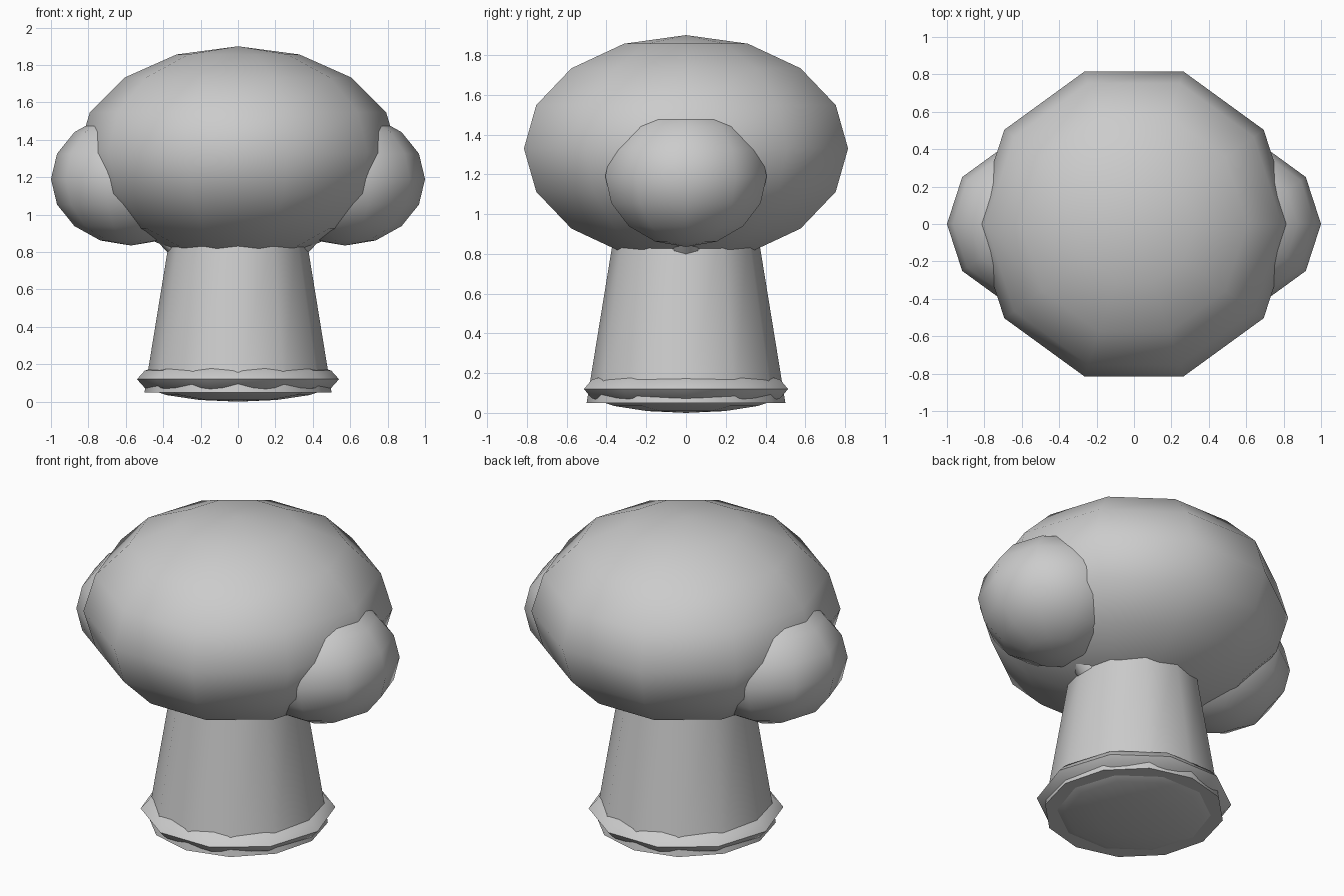
import bpy
import bmesh
import math
from mathutils import Matrix, Vector

cube = bpy.data.objects.get("Cube")
if cube:
    bpy.data.objects.remove(cube, do_unlink=True)

# One plain colour for the whole model
GREY = (0.6, 0.6, 0.6, 1.0)
grey = bpy.data.materials.new("plain_grey")
grey.use_nodes = True
grey.diffuse_color = GREY
shader = next(n for n in grey.node_tree.nodes if n.type == "BSDF_PRINCIPLED")
shader.inputs["Base Color"].default_value = GREY
shader.inputs["Roughness"].default_value = 0.8


def lathe(name, profile, sides, matrix, sharp_angle):
    """Revolve (radius, height) points about z, first side corner on +x."""
    bm = bmesh.new()
    verts = [bm.verts.new((r, 0, z)) for r, z in profile]
    edges = [bm.edges.new(pair) for pair in zip(verts, verts[1:])]
    bmesh.ops.spin(bm, geom=verts + edges, axis=(0, 0, 1), cent=(0, 0, 0),
                   angle=math.tau, steps=sides)
    bmesh.ops.remove_doubles(bm, verts=bm.verts, dist=0.0005)
    bmesh.ops.transform(bm, matrix=matrix, verts=bm.verts)
    bmesh.ops.recalc_face_normals(bm, faces=bm.faces)
    mesh = bpy.data.meshes.new(name)
    bm.to_mesh(mesh)
    bm.free()
    mesh.materials.append(grey)
    obj = bpy.data.objects.new(name, mesh)
    bpy.context.collection.objects.link(obj)
    bpy.ops.object.select_all(action="DESELECT")
    obj.select_set(True)
    bpy.context.view_layer.objects.active = obj
    bpy.ops.object.shade_smooth_by_angle(angle=math.radians(sharp_angle))
    return obj


def ellipsoid(name, centre, radius, half_height, sides=10, rings=8):
    angles = [math.pi * i / rings for i in range(rings + 1)]
    profile = [(radius * math.sin(a), -half_height * math.cos(a)) for a in angles]
    return lathe(name, profile, sides, Matrix.Translation(centre), 80)


def tapered_cylinder(name, start, end, r_start, r_end, sides):
    start, end = Vector(start), Vector(end)
    axis = end - start
    profile = [(0, 0), (r_start, 0), (r_end, axis.length), (0, axis.length)]
    turn = Vector((0, 0, 1)).rotation_difference(axis).to_matrix().to_4x4()
    return lathe(name, profile, sides, Matrix.Translation(start) @ turn, 50)


# Trunk and the flattened mound at its foot
tapered_cylinder("trunk", (0, 0, 0.05), (0, 0, 0.91), 0.5, 0.36, 12)
ellipsoid("base_mound", (0, 0, 0.12), 0.54, 0.12)

# Main crown
ellipsoid("crown", (0, 0, 1.33), 0.857, 0.57)

# Side foliage and the short branches that carry it
for side, sign in (("left", 1), ("right", -1)):
    ellipsoid(side + "_foliage", (sign * 0.573, 0, 1.19), 0.427, 0.355)
    tapered_cylinder(side + "_branch", (sign * 0.3, 0, 0.84),
                     (sign * 0.58, 0, 1.12), 0.085, 0.07, 8)
